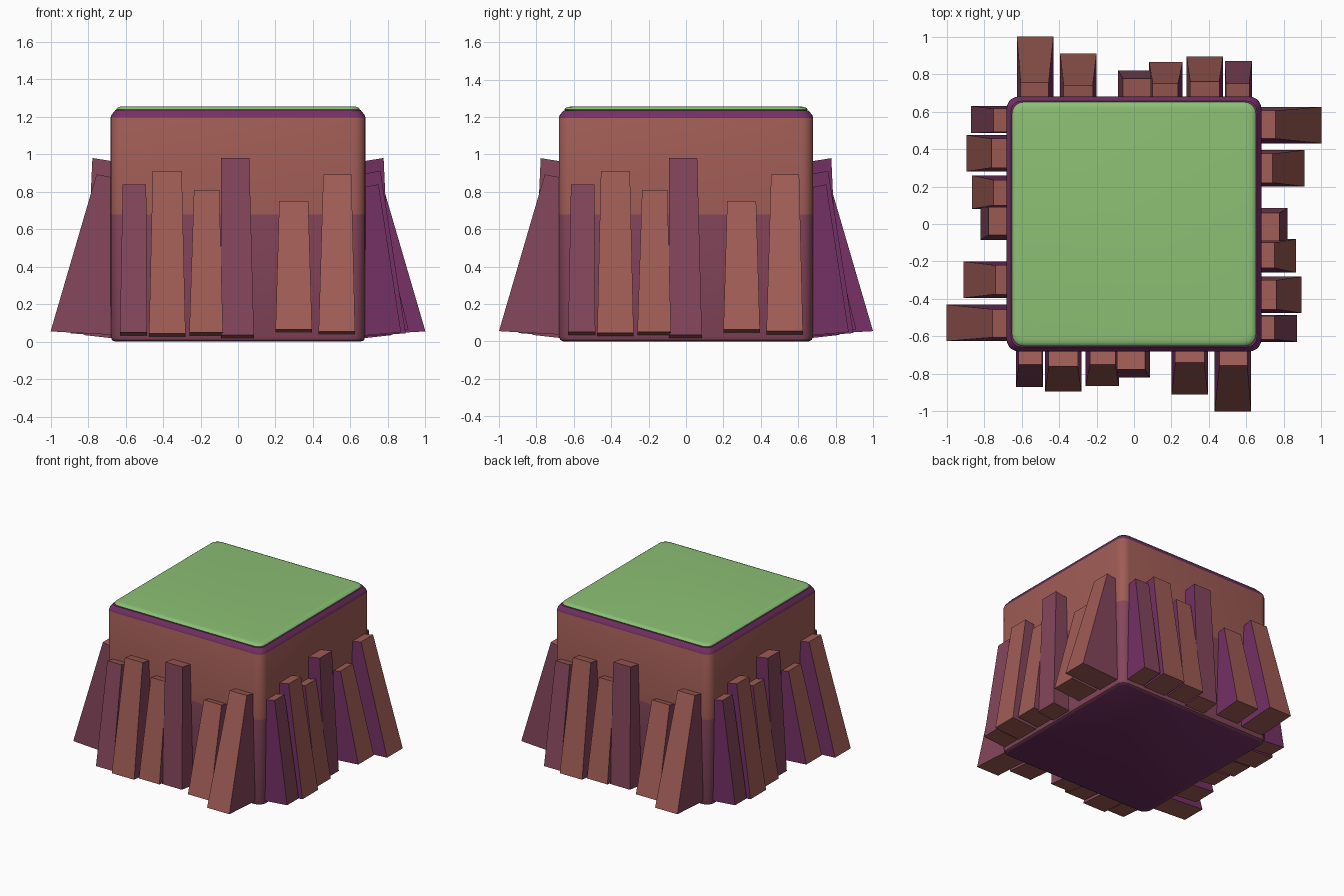
import bpy, bmesh, math
from mathutils import Matrix

if "Cube" in bpy.data.objects:
    bpy.data.objects.remove(bpy.data.objects["Cube"])


def material(name, r, g, b):
    m = bpy.data.materials.new(name)
    lin = [((c / 255 + 0.055) / 1.055) ** 2.4 for c in (r, g, b)]
    m.diffuse_color = (*lin, 1)
    m.use_nodes = True
    m.node_tree.nodes["Principled BSDF"].inputs["Base Color"].default_value = m.diffuse_color
    return m


BROWN = material("brown wood", 160, 92, 85)
MAUVE = material("mauve wood", 133, 70, 92)
PURPLE = material("deep purple", 116, 48, 100)
GREEN = material("grass green", 140, 192, 116)


def make_object(name, bm, mats, smooth=True):
    bmesh.ops.recalc_face_normals(bm, faces=bm.faces)
    me = bpy.data.meshes.new(name)
    bm.to_mesh(me)
    bm.free()
    for m in mats:
        me.materials.append(m)
    ob = bpy.data.objects.new(name, me)
    bpy.context.collection.objects.link(ob)
    if smooth:
        bpy.ops.object.select_all(action='DESELECT')
        ob.select_set(True)
        bpy.context.view_layer.objects.active = ob
        bpy.ops.object.shade_smooth_by_angle(angle=math.radians(40))
    return ob


def rounded_square(bm, half, radius, z, steps=5):
    ring = []
    for q in range(4):
        mid = math.radians(45 + 90 * q)
        cx = math.copysign(half - radius, math.cos(mid))
        cy = math.copysign(half - radius, math.sin(mid))
        for i in range(steps + 1):
            a = math.radians(90 * q + 90 * i / steps)
            ring.append(bm.verts.new((cx + radius * math.cos(a), cy + radius * math.sin(a), z)))
    return ring


def stacked_block(name, levels, mats):
    """levels: (half size, corner radius, z, material of the band above)"""
    bm = bmesh.new()
    rings = [rounded_square(bm, h, r, z) for h, r, z, _ in levels]
    bm.faces.new(rings[0]).material_index = len(mats) - 1
    for lo, hi, level in zip(rings, rings[1:], levels):
        for i in range(len(lo)):
            j = (i + 1) % len(lo)
            bm.faces.new((lo[i], lo[j], hi[j], hi[i])).material_index = level[3]
    bm.faces.new(rings[-1]).material_index = len(mats) - 1
    return make_object(name, bm, mats)


# Main block: mauve lower half, brown upper half, purple rim and underside
stacked_block("block_body", [
    (0.655, 0.045, 0.0, 1), (0.672, 0.06, 0.008, 1), (0.68, 0.065, 0.03, 1),
    (0.68, 0.065, 0.68, 0), (0.68, 0.065, 1.195, 2), (0.675, 0.062, 1.21, 2),
    (0.655, 0.05, 1.235, 2)], [BROWN, MAUVE, PURPLE])

# Grass plate on top
stacked_block("grass_top", [
    (0.64, 0.055, 1.23, 0), (0.65, 0.06, 1.24, 0), (0.645, 0.058, 1.248, 0),
    (0.63, 0.05, 1.254, 0), (0.615, 0.045, 1.256, 0)], [GREEN])

# Leaning planks: bottom x0, x1, top x0, x1, bottom z, top z, bottom y, top y, front colour
PLANKS = [
    (-0.63, -0.485, -0.615, -0.49, 0.05, 0.84, 0.87, 0.75, 1),
    (-0.475, -0.28, -0.455, -0.30, 0.045, 0.912, 0.895, 0.76, 0),
    (-0.26, -0.08, -0.235, -0.10, 0.05, 0.81, 0.865, 0.75, 0),
    (-0.09, 0.085, -0.09, 0.06, 0.035, 0.98, 0.82, 0.777, 1),
    (0.20, 0.395, 0.22, 0.375, 0.065, 0.75, 0.91, 0.74, 0),
    (0.43, 0.625, 0.455, 0.605, 0.055, 0.893, 1.0, 0.755, 0),
]


def plank(name, turn, b0, b1, t0, t1, zb, zt, yb, yt, front):
    bm = bmesh.new()
    v = [bm.verts.new(p) for p in (
        (b0, -yb, zb), (b1, -yb, zb), (b1, -0.64, zb - 0.02), (b0, -0.64, zb - 0.02),
        (t0, -yt, zt), (t1, -yt, zt), (t1, -0.65, zt - 0.02), (t0, -0.65, zt - 0.02))]
    # bottom, top, front, right side, back, left side
    for ids, mat in (((3, 2, 1, 0), 0), ((4, 5, 6, 7), 0), ((0, 1, 5, 4), front),
                     ((1, 2, 6, 5), 1), ((2, 3, 7, 6), 0), ((3, 0, 4, 7), 2)):
        bm.faces.new([v[i] for i in ids]).material_index = mat
    bm.transform(Matrix.Rotation(turn, 4, 'Z'))
    make_object(name, bm, [BROWN, MAUVE, PURPLE], smooth=False)


for side, label in enumerate(("front", "right", "back", "left")):
    for n, spec in enumerate(PLANKS, 1):
        plank(f"{label}_plank_{n}", side * math.pi / 2, *spec)
